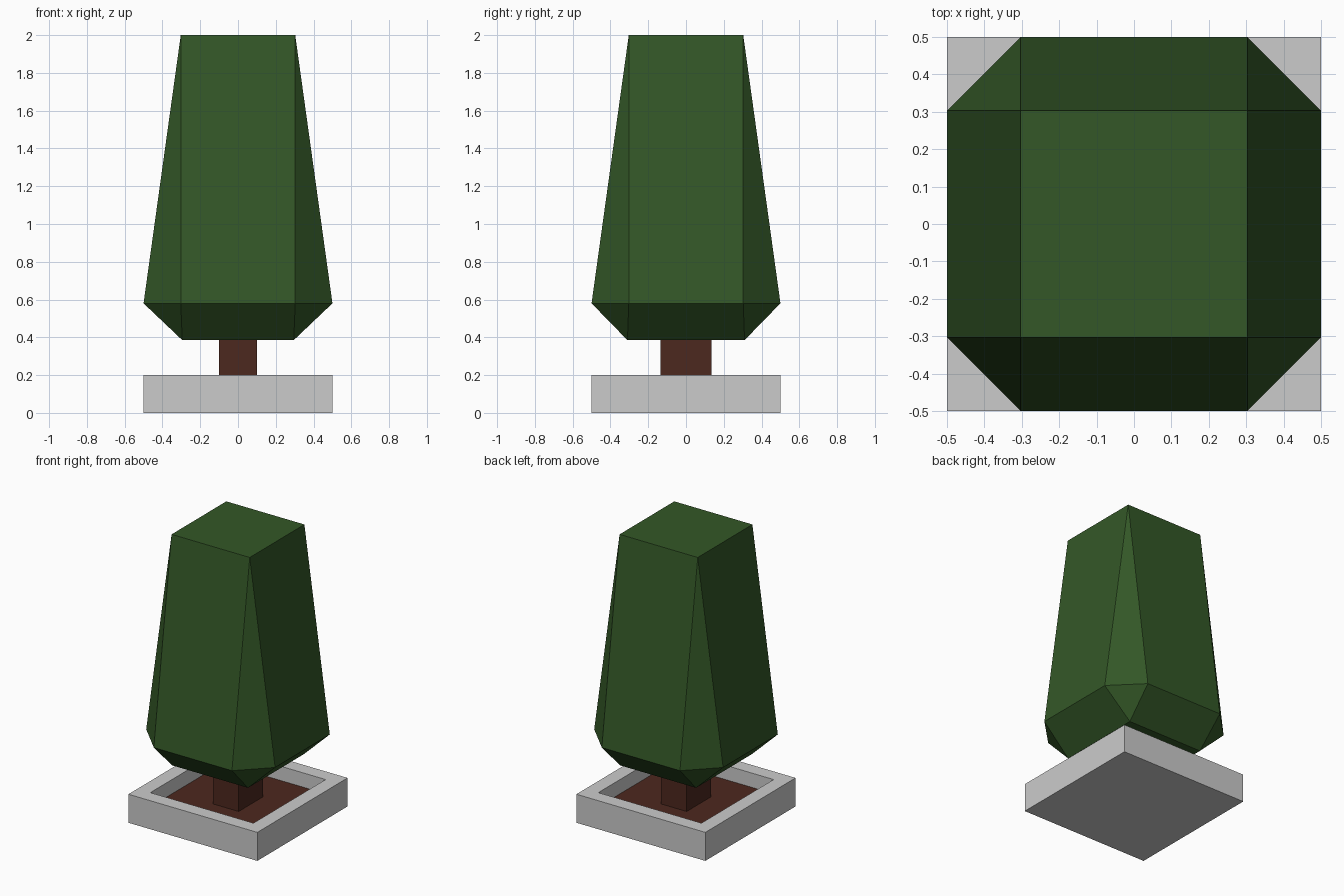
import bpy, bmesh

if "Cube" in bpy.data.objects:
    bpy.data.objects.remove(bpy.data.objects["Cube"])


def material(name, color):
    m = bpy.data.materials.new(name)
    m.diffuse_color = (*color, 1)
    m.use_nodes = True
    m.node_tree.nodes["Principled BSDF"].inputs["Base Color"].default_value = m.diffuse_color
    return m


def add_object(name, bm, mat=None):
    bmesh.ops.recalc_face_normals(bm, faces=bm.faces)
    mesh = bpy.data.meshes.new(name)
    bm.to_mesh(mesh)
    bm.free()
    obj = bpy.data.objects.new(name, mesh)
    bpy.context.collection.objects.link(obj)
    if mat:
        mesh.materials.append(mat)
    return obj


def rect(bm, hx, hy, z):
    return [bm.verts.new((sx * hx, sy * hy, z))
            for sx, sy in ((1, 1), (-1, 1), (-1, -1), (1, -1))]


def bridge(bm, a, b):
    n = len(a)
    for i in range(n):
        j = (i + 1) % n
        bm.faces.new((a[i], a[j], b[j], b[i]))


leaf = material("leaf_green", (0.033, 0.095, 0.02))
brown = material("brown", (0.073, 0.021, 0.013))

# Planter: open box with thick walls
bm = bmesh.new()
rings = [rect(bm, h, h, z) for h, z in ((0.5, 0), (0.5, 0.2), (0.4, 0.2), (0.4, 0.1))]
for a, b in zip(rings, rings[1:]):
    bridge(bm, a, b)
bm.faces.new(rings[0])
add_object("planter", bm)

# Soil: flat sheet closing the planter opening
bm = bmesh.new()
bm.faces.new(rect(bm, 0.4, 0.4, 0.1)[::1])
soil = add_object("soil", bm, brown)
if soil.data.polygons[0].normal.z < 0:
    soil.data.flip_normals()

# Trunk: rectangular post from soil to foliage
bm = bmesh.new()
bottom, top = rect(bm, 0.1, 0.135, 0.1), rect(bm, 0.1, 0.135, 0.4)
bridge(bm, bottom, top)
bm.faces.new(top)
add_object("trunk", bm, brown)

# Foliage: square ends joined to a chamfered widest ring
bm = bmesh.new()
bottom, top = rect(bm, 0.295, 0.31, 0.385), rect(bm, 0.303, 0.303, 2.0)
mid = []
for sx, sy in ((1, 1), (-1, 1), (-1, -1), (1, -1)):
    pair = [(0.5 * sx, 0.303 * sy), (0.303 * sx, 0.5 * sy)]
    if sx * sy < 0:
        pair.reverse()
    mid.append([bm.verts.new((x, y, 0.58)) for x, y in pair])
for end in (bottom, top):
    bm.faces.new(end)
    for i in range(4):
        j = (i + 1) % 4
        bm.faces.new((end[i], mid[i][0], mid[i][1]))
        bm.faces.new((end[i], mid[i][1], mid[j][0], end[j]))
add_object("foliage", bm, leaf)
